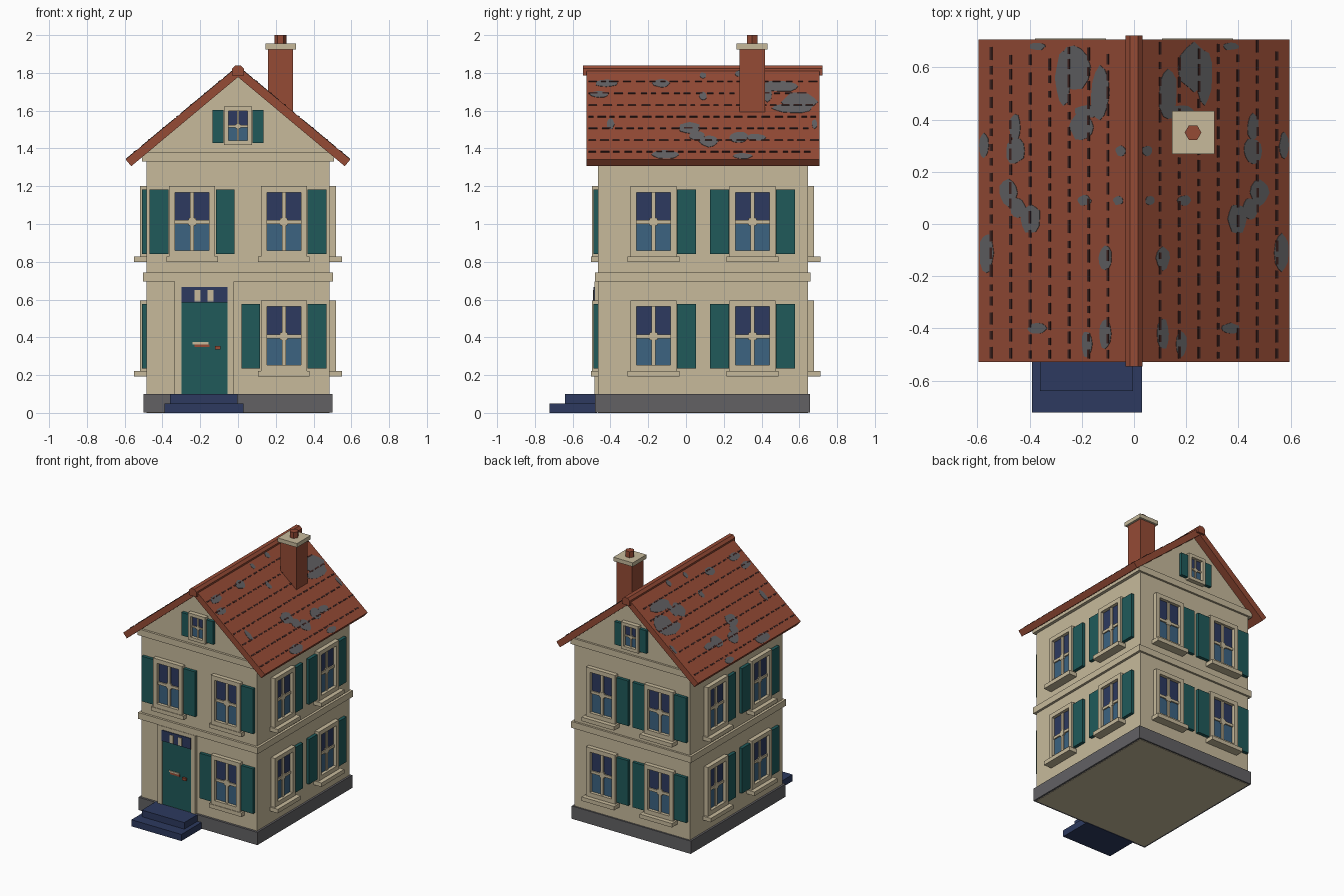
import bpy, bmesh, math, random
from mathutils import Matrix, Vector

if "Cube" in bpy.data.objects:
    bpy.data.objects.remove(bpy.data.objects["Cube"])

random.seed(4)


def material(name, rgb):
    m = bpy.data.materials.new(name)
    m.diffuse_color = (*rgb, 1)
    m.use_nodes = True
    m.node_tree.nodes["Principled BSDF"].inputs["Base Color"].default_value = m.diffuse_color
    return m


CREAM = material("cream", (0.57, 0.49, 0.33))
TEAL = material("teal", (0.014, 0.102, 0.102))
NAVY = material("navy", (0.026, 0.042, 0.115))
BLUE = material("glass blue", (0.045, 0.125, 0.22))
GREY = material("stone grey", (0.122, 0.12, 0.127))
RED = material("tile red", (0.30, 0.07, 0.036))
DARK = material("tile shadow", (0.05, 0.018, 0.016))

parts = {}


def get(name, mat):
    if name not in parts:
        parts[name] = (bmesh.new(), mat)
    return parts[name][0]


def box(name, mat, a0, a1, b0, b1, c0, c1, M=Matrix()):
    bm = get(name, mat)
    S = Matrix.Diagonal((a1 - a0, b1 - b0, c1 - c0, 1))
    T = Matrix.Translation(((a0 + a1) / 2, (b0 + b1) / 2, (c0 + c1) / 2))
    bmesh.ops.create_cube(bm, size=1, matrix=M @ T @ S)


def prism(name, mat, profile, y0, y1):
    """Extrude an (x, z) outline along y."""
    bm = get(name, mat)
    f = bm.faces.new([bm.verts.new((x, y0, z)) for x, z in profile])
    r = bmesh.ops.extrude_face_region(bm, geom=[f])
    vs = [g for g in r["geom"] if isinstance(g, bmesh.types.BMVert)]
    bmesh.ops.translate(bm, verts=vs, vec=(0, y1 - y0, 0))


def side(ox, oy, u, n):
    """Wall frame: first axis runs right along the wall, second points out."""
    return Matrix(((u[0], n[0], 0, ox), (u[1], n[1], 0, oy), (0, 0, 1, 0), (0, 0, 0, 1)))


SIDES = {
    "front": side(0, -0.465, (1, 0), (0, -1)),
    "right": side(0.485, 0.09, (0, 1), (1, 0)),
    "back": side(0, 0.645, (-1, 0), (0, 1)),
    "left": side(-0.485, 0.09, (0, -1), (-1, 0)),
}


def window(s, u, z0, z1, w, rim, bar, sill, shutters, sw):
    M = SIDES[s]
    h = w / 2
    fr = s + "_window_frames"
    # casing
    for a in (-1, 1):
        e = sorted((a * h, a * (h - rim)))
        box(fr, CREAM, u + e[0], u + e[1], -0.01, 0.033, z0, z1, M)
    box(fr, CREAM, u - h + rim, u + h - rim, -0.01, 0.033, z1 - rim, z1, M)
    box(fr, CREAM, u - h + rim, u + h - rim, -0.01, 0.033, z0, z0 + rim, M)
    # glass: dark upper panes, lighter lower panes
    zm = (z0 + z1) / 2 - 0.003
    box(s + "_upper_glass", NAVY, u - h + rim, u + h - rim, 0.0, 0.009, zm, z1 - rim, M)
    box(s + "_lower_glass", BLUE, u - h + rim, u + h - rim, 0.0, 0.009, z0 + rim, zm, M)
    # glazing bars with a small centre boss
    box(fr, CREAM, u - bar, u + bar, 0, 0.018, z0 + rim, z1 - rim, M)
    box(fr, CREAM, u - h + rim, u + h - rim, 0, 0.018, zm - bar, zm + bar, M)
    box(fr, CREAM, u - 2 * bar, u + 2 * bar, 0, 0.019, zm - 2 * bar, zm + 2 * bar, M)
    if sill:
        box(s + "_sills", CREAM, u - h - 0.014, u + h + 0.014, -0.01, sill, z0 - 0.03, z0, M)
    for a in shutters:
        e = sorted((a * (h + 0.003), a * (h + 0.003 + sw)))
        box(s + "_shutters", TEAL, u + e[0], u + e[1], -0.005, 0.024, z0 + 0.012, z1 - 0.018, M)


def big(s, u, z, shutters):
    window(s, u, z, z + 0.372, 0.245, 0.032, 0.010, 0.037 if s == "front" else 0.066, shutters, 0.1)


# windows on both floors of the four sides
big("front", -0.243, 0.828, (-1, 1))
big("front", 0.243, 0.828, (1,))
big("front", 0.243, 0.222, (-1, 1))
for s, d in (("right", 0.262), ("back", 0.243), ("left", 0.262)):
    for z in (0.222, 0.828):
        big(s, -d, z, (1,))
        big(s, d, z, (-1, 1))
# gable windows
for s in ("front", "back"):
    window(s, 0, 1.418, 1.622, 0.146, 0.024, 0.006, 0, (-1, 1), 0.058)

# walls with gables, plinth and trim bands
prism("walls", CREAM, [(-0.485, 0), (0.485, 0), (0.485, 1.375), (0, 1.785), (-0.485, 1.375)], -0.465, 0.645)
box("plinth", GREY, -0.5, 0.5, -0.482, 0.657, 0.003, 0.1)
box("belt_course", CREAM, -0.503, 0.503, -0.482, 0.660, 0.695, 0.743)
box("eaves_band", CREAM, -0.508, 0.508, -0.482, 0.660, 1.33, 1.378)

# front door, surround, transom and hardware
F = SIDES["front"]
box("door", TEAL, -0.30, -0.055, -0.005, 0.015, 0.1, 0.585, F)
box("transom", NAVY, -0.30, -0.055, -0.005, 0.025, 0.585, 0.667, F)
for x in (-0.215, -0.145):
    box("transom_ornament", CREAM, x - 0.016, x + 0.016, 0.02, 0.028, 0.59, 0.65, F)
for x in (-0.335, -0.055):
    box("door_surround", CREAM, x, x + 0.035, -0.005, 0.02, 0.1, 0.695, F)
box("door_surround", CREAM, -0.30, -0.055, -0.005, 0.02, 0.667, 0.695, F)
box("letter_flap_top", CREAM, -0.24, -0.155, 0.01, 0.022, 0.363, 0.374, F)
box("letter_flap", RED, -0.23, -0.15, 0.01, 0.022, 0.349, 0.363, F)
box("door_knob", RED, -0.122, -0.092, 0.01, 0.03, 0.335, 0.355, F)

# entrance steps
box("lower_step", NAVY, -0.39, 0.03, -0.722, -0.47, 0, 0.05)
box("upper_step", NAVY, -0.36, -0.003, -0.64, -0.47, 0.002, 0.1)

# roof slabs and ridge
TOP, SLOPE = 1.836, 0.83
prism("roof", RED, [(0, TOP), (0.595, 1.342), (0.565, 1.306), (0, 1.778), (-0.565, 1.306), (-0.595, 1.342)],
      -0.528, 0.706)
prism("ridge_cap", RED, [(-0.032, 1.785), (0.032, 1.785), (0.032, 1.822), (0.015, 1.84), (-0.015, 1.84),
                         (-0.032, 1.822)], -0.545, 0.722)


def slope_plate(name, mat, pts, a, lift):
    """Thin plate on one roof slope from (x, y) plan points; a picks the side."""
    bm = get(name, mat)
    nrm = Vector((a * SLOPE, 0, 1)).normalized()
    base = [Vector((a * x, y, TOP - SLOPE * x)) for x, y in pts]
    lo = [bm.verts.new(p - nrm * 0.002) for p in base]
    hi = [bm.verts.new(p + nrm * lift) for p in base]
    bm.faces.new(lo)
    bm.faces.new(hi)
    n = len(pts)
    for i in range(n):
        j = (i + 1) % n
        bm.faces.new((lo[i], lo[j], hi[j], hi[i]))


# weathered patches, the same on both slopes
PATCHES = [
    (0.23, 0.60, 0.06, 0.09), (0.13, 0.50, 0.035, 0.10), (0.27, 0.56, 0.03, 0.1), (0.20, 0.37, 0.045, 0.05),
    (0.18, 0.43, 0.05, 0.025), (0.455, 0.37, 0.022, 0.05), (0.455, 0.28, 0.035, 0.05), (0.48, 0.12, 0.035, 0.05),
    (0.445, 0.06, 0.03, 0.04), (0.395, 0.02, 0.037, 0.055), (0.575, 0.3, 0.018, 0.05), (0.565, -0.11, 0.026, 0.075),
    (0.11, -0.13, 0.025, 0.045), (0.19, 0.09, 0.025, 0.02), (0.06, 0.09, 0.018, 0.018), (0.37, -0.4, 0.035, 0.02),
    (0.11, -0.42, 0.022, 0.06), (0.18, -0.46, 0.02, 0.05), (0.37, 0.68, 0.03, 0.014), (0.05, 0.28, 0.02, 0.02),
]
for a in (-1, 1):
    for x, y, rx, ry in PATCHES:
        ring = []
        for i in range(12):
            t = math.tau * i / 12
            k = random.uniform(0.9, 1.1)
            ring.append((min(x + k * rx * math.cos(t), 0.592), y + k * ry * math.sin(t)))
        slope_plate("roof_patches", GREY, ring, a, 0.002)
    # broken shadow lines between the tile courses
    for r in range(7):
        x, y = 0.095 + 0.0745 * r, -0.515
        while y < 0.66:
            d = random.uniform(0.025, 0.05)
            slope_plate("tile_courses", DARK, [(x, y), (x + 0.008, y), (x + 0.008, y + d), (x, y + d)], a, 0.004)
            y += d + random.uniform(0.018, 0.03)

# chimney with cap and six-sided pot
box("chimney", RED, 0.16, 0.292, 0.283, 0.417, 1.55, 1.93)
box("chimney_cap", CREAM, 0.145, 0.308, 0.268, 0.432, 1.925, 1.955)
bmesh.ops.create_cone(get("chimney_pot", RED), cap_ends=True, segments=6, radius1=0.032, radius2=0.032,
                      depth=0.06, matrix=Matrix.Translation((0.226, 0.35, 1.97)) @ Matrix.Rotation(math.pi / 6, 4, "Z"))

# turn the collected parts into objects
for name, (bm, mat) in parts.items():
    bmesh.ops.recalc_face_normals(bm, faces=bm.faces)
    me = bpy.data.meshes.new(name)
    bm.to_mesh(me)
    bm.free()
    me.materials.append(mat)
    bpy.context.scene.collection.objects.link(bpy.data.objects.new(name, me))
